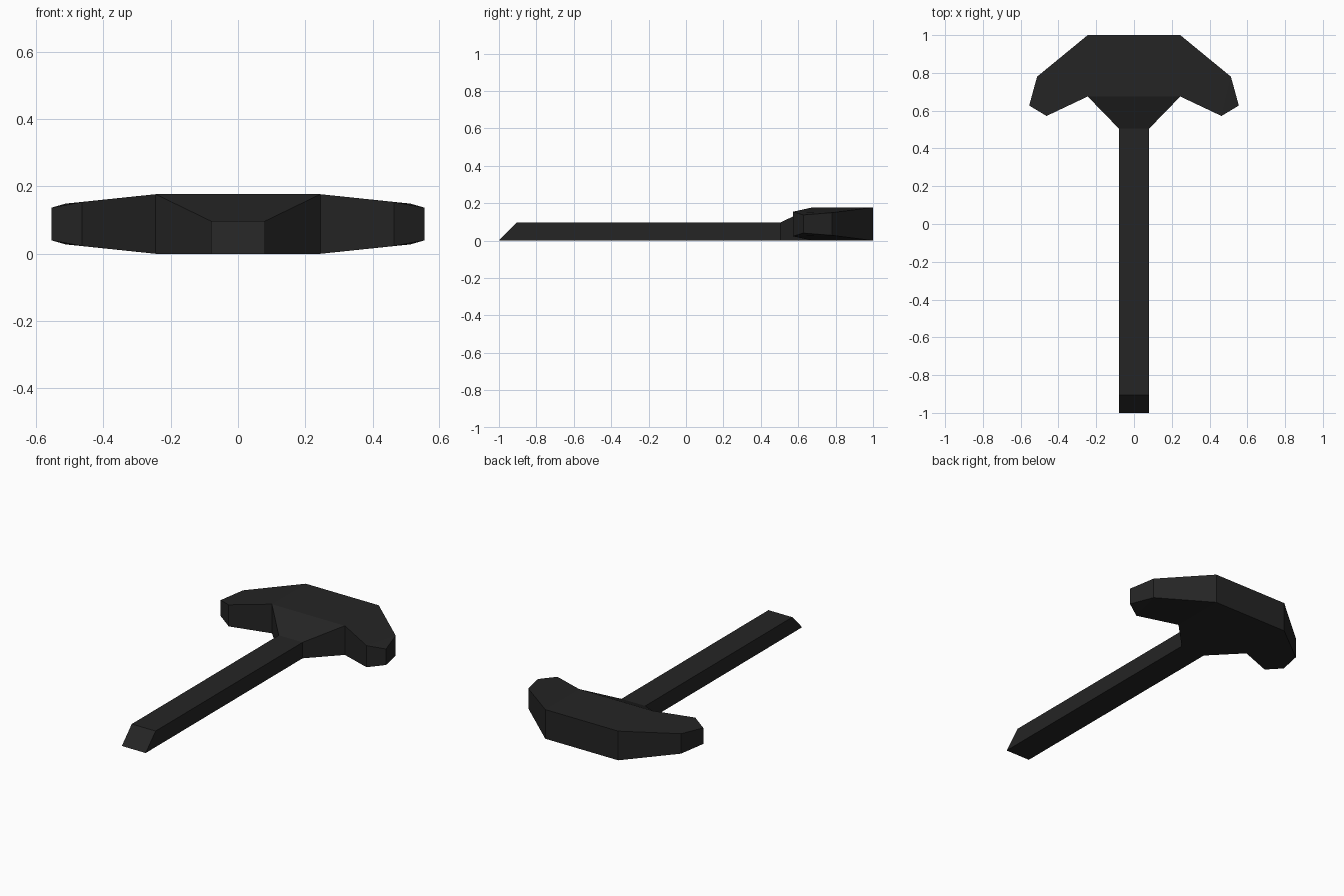
import bpy, bmesh

if "Cube" in bpy.data.objects:
    bpy.data.objects.remove(bpy.data.objects["Cube"])

H = 0.177       # head thickness
SHAFT_H = 0.097  # handle thickness

iron = bpy.data.materials.new("black iron")
iron.diffuse_color = (0.018, 0.018, 0.018, 1)
iron.use_nodes = True
iron.node_tree.nodes["Principled BSDF"].inputs["Base Color"].default_value = iron.diffuse_color


def finish(name, bm):
    """Turn a bmesh into a flat-shaded object."""
    bmesh.ops.recalc_face_normals(bm, faces=bm.faces)
    me = bpy.data.meshes.new(name)
    bm.to_mesh(me)
    bm.free()
    me.materials.append(iron)
    ob = bpy.data.objects.new(name, me)
    bpy.context.collection.objects.link(ob)
    return ob


# Handle: rectangular sections (half width, y bottom, y top, height),
# bevelled butt at the front, flaring into the head at the back
sections = [(0.08, -1.0, -0.905, SHAFT_H),
            (0.08, 0.505, 0.505, SHAFT_H),
            (0.245, 0.675, 0.675, H)]
bm = bmesh.new()
rings = [[bm.verts.new(c) for c in ((-w, yb, 0), (w, yb, 0), (w, yt, h), (-w, yt, h))]
         for w, yb, yt, h in sections]
for a, b in zip(rings, rings[1:]):
    for i in range(4):
        j = (i + 1) % 4
        bm.faces.new((a[i], a[j], b[j], b[i]))
bm.faces.new(rings[0])
finish("handle", bm)

# Head: half outline (x, y, inset of top and bottom), mirrored across x
outline = [(0, 1.0, 0), (0.245, 1.0, 0), (0.513, 0.78, 0.028),
           (0.555, 0.627, 0.040), (0.463, 0.572, 0.023),
           (0.245, 0.675, 0), (0, 0.675, 0)]
bm = bmesh.new()
low = [bm.verts.new((x, y, d)) for x, y, d in outline]
top = [bm.verts.new((x, y, H - d)) for x, y, d in outline]
for i in range(5):  # outer walls; the handle joins at the last edge
    bm.faces.new((low[i], low[i + 1], top[i + 1], top[i]))
for layer in (low, top):  # middle block, wing, tip
    for ids in ((0, 1, 5, 6), (1, 2, 4, 5), (2, 3, 4)):
        bm.faces.new([layer[i] for i in ids])
head = finish("head", bm)
mirror = head.modifiers.new("mirror", 'MIRROR')
mirror.use_axis = (True, False, False)
